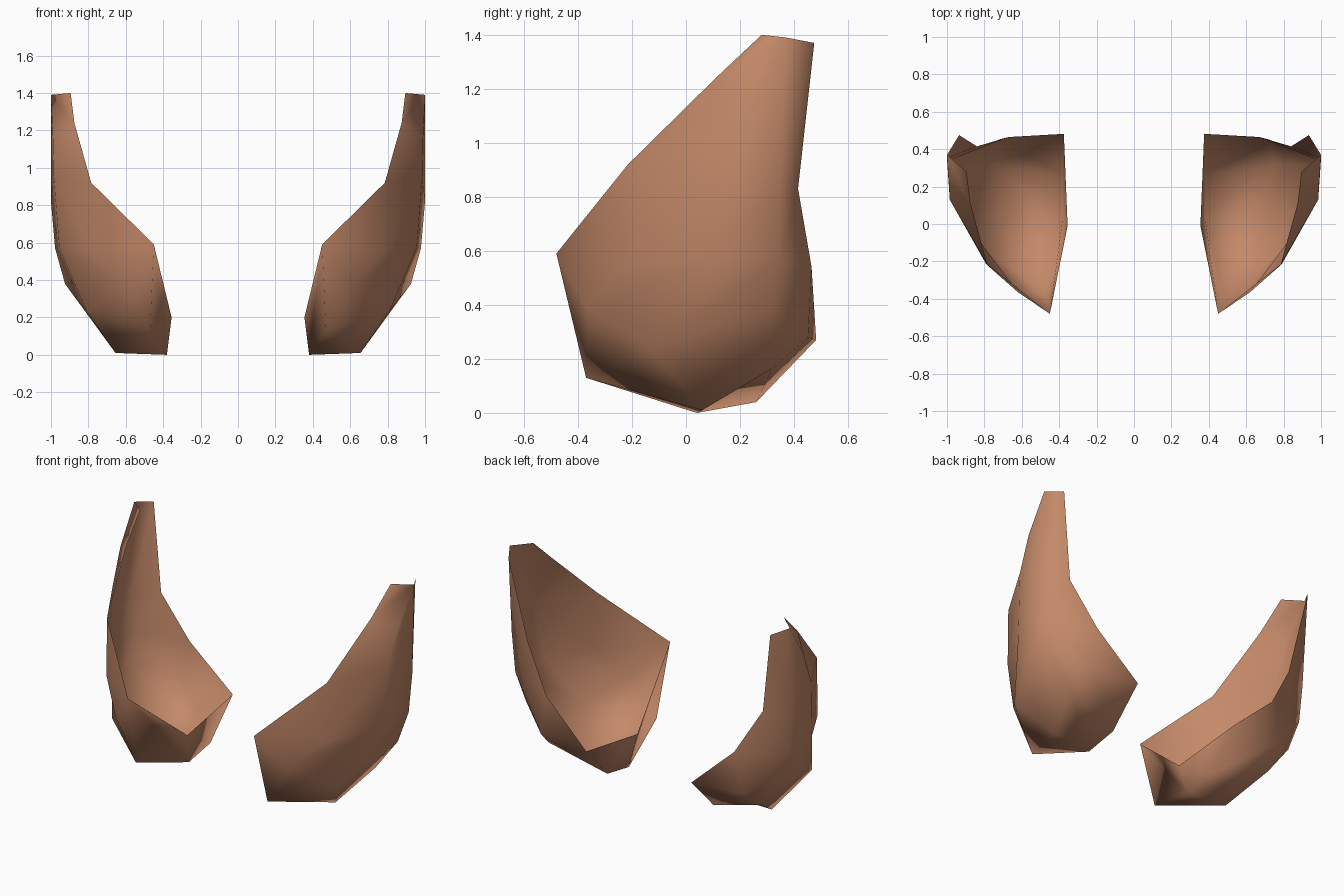
import bpy, bmesh

if "Cube" in bpy.data.objects:
    bpy.data.objects.remove(bpy.data.objects["Cube"])

# Single flat colour
mat = bpy.data.materials.new("copper brown")
mat.diffuse_color = (0.55, 0.25, 0.14, 1)
mat.use_nodes = True
mat.node_tree.nodes["Principled BSDF"].inputs["Base Color"].default_value = mat.diffuse_color

# Stations of one open, curved side plate
P = {
    # medial rim and lower edge
    "tip": (.45, -.48, .59), "rim": (.355, -.01, .20), "heel": (.375, .482, .27),
    "toe": (.47, -.37, .13), "low": (.38, .04, 0), "lowback": (.38, .26, .04),
    # front edge
    "f1": (.785, -.215, .92), "f2": (.875, .11, 1.24), "f3": (.895, .28, 1.40),
    # back edge
    "b1": (.67, .465, .54), "b2": (.84, .415, .83), "b3": (.935, .475, 1.37),
    # outer shell, bottom to top
    "base": (.655, .06, .01), "under": (.76, .32, .165), "back": (.72, .452, .28),
    "c0": (.81, -.13, .235), "s0": (.925, .31, .38),
    "g1": (.62, -.365, .385), "g2": (.79, -.215, .55), "c1": (.955, .08, .57),
    "s1": (.978, .345, .57), "c2": (.985, .13, .95), "s2": (1.0, .35, .82),
    "c3": (.99, .215, 1.165), "s3": (1.0, .37, 1.39),
}

# Panels, grouped by region
WALL = ["tip rim low toe", "rim heel lowback low", "tip toe g1"]
UNDERSIDE = ["toe low base", "low lowback under base",
             "lowback heel back under", "heel b1 back"]
LOWER = ["toe base c0 g1", "base under s0 c0", "under back s0", "back b1 s1 s0"]
MIDDLE = ["c0 s0 s1 c1", "g1 c0 c1 g2", "tip g1 g2 f1",
          "g2 c1 c2 f1", "c1 s1 s2 c2", "s1 b1 b2 s2"]
UPPER = ["f1 c2 f2", "f2 c2 c3", "c2 s2 s3 c3", "f2 c3 s3 f3", "s2 b2 b3 s3"]

bm = bmesh.new()
v = {k: bm.verts.new(co) for k, co in P.items()}
made = {}
for panel in WALL + UNDERSIDE + LOWER + MIDDLE + UPPER:
    made[panel] = bm.faces.new([v[n] for n in panel.split()])
bmesh.ops.recalc_face_normals(bm, faces=bm.faces)
bm.normal_update()
if made[MIDDLE[0]].normal.x < 0:          # outer side must face outwards
    bmesh.ops.reverse_faces(bm, faces=bm.faces)
for f in bm.faces:
    f.smooth = True

me = bpy.data.meshes.new("side_plates")
bm.to_mesh(me)
bm.free()
me.materials.append(mat)
ob = bpy.data.objects.new("side_plates", me)
bpy.context.collection.objects.link(ob)

# Matching plate on the other side
mir = ob.modifiers.new("mirror", "MIRROR")
mir.use_axis[0] = True
mir.use_mirror_merge = False
